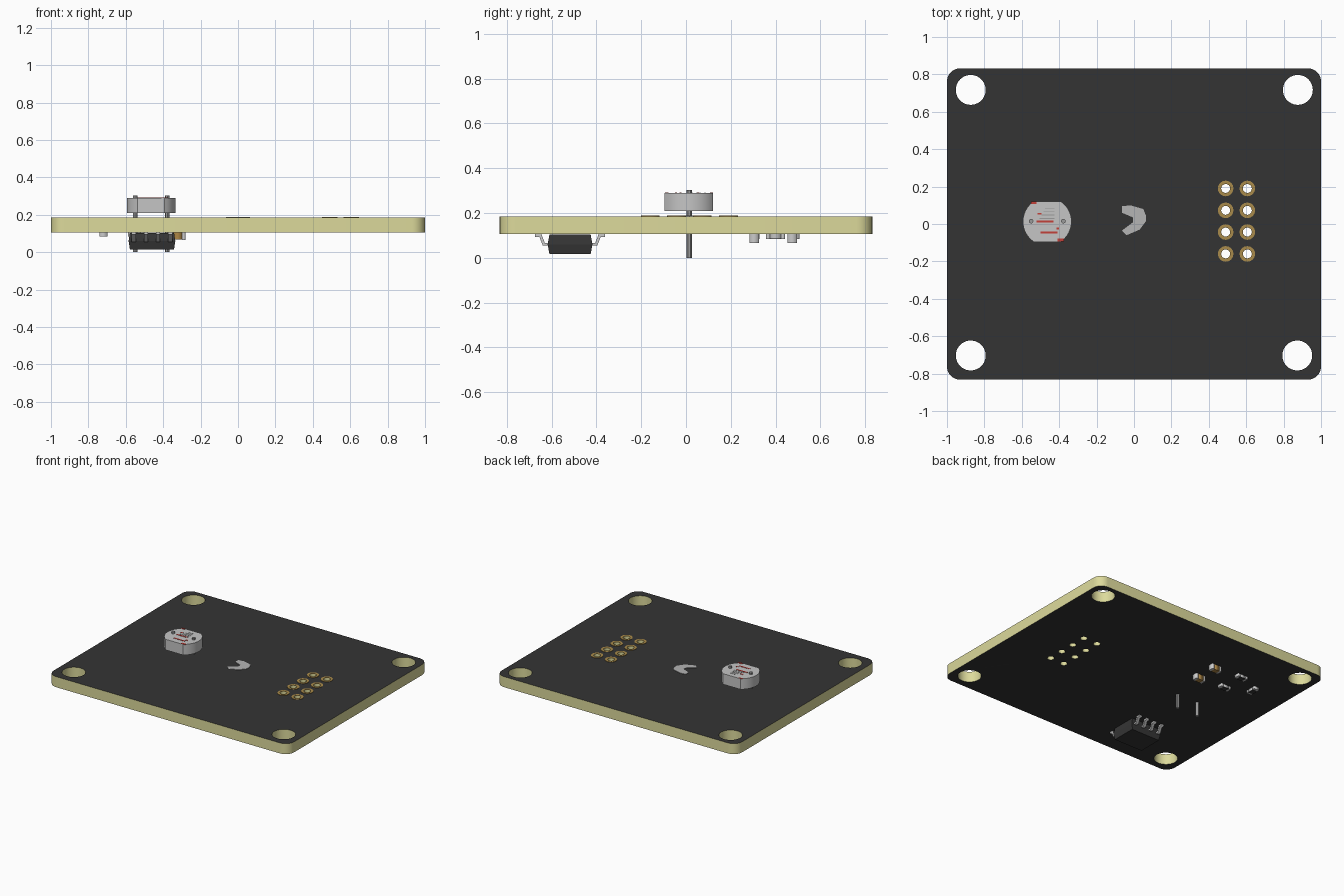
import bpy, bmesh, math
from mathutils import Matrix, Vector

if "Cube" in bpy.data.objects:
    bpy.data.objects.remove(bpy.data.objects["Cube"])


def material(name, r, g, b):
    m = bpy.data.materials.new(name)
    m.diffuse_color = (r, g, b, 1)
    m.use_nodes = True
    m.node_tree.nodes["Principled BSDF"].inputs["Base Color"].default_value = m.diffuse_color
    return m


MASK = material("dark_solder_mask", .034, .034, .034)
CORE = material("yellow_board_core", .72, .70, .33)
GREY = material("sensor_grey", .56, .56, .56)
LEAD = material("lead_grey", .33, .33, .33)
SILK = material("silkscreen_grey", .46, .46, .46)
GOLD = material("pad_gold", .40, .26, .07)
RED = material("track_red", .55, .05, .04)
TAN = material("capacitor_tan", .42, .24, .06)
SILVER = material("terminal_silver", .60, .60, .60)
BLACK = material("chip_black", .036, .036, .036)

BOT, TOP = .106, .185


def finish(name, bm, mats, smooth=True):
    bmesh.ops.remove_doubles(bm, verts=bm.verts, dist=1e-5)
    bmesh.ops.recalc_face_normals(bm, faces=bm.faces)
    me = bpy.data.meshes.new(name)
    bm.to_mesh(me)
    bm.free()
    for m in mats:
        me.materials.append(m)
    ob = bpy.data.objects.new(name, me)
    bpy.context.collection.objects.link(ob)
    if smooth:
        bpy.ops.object.select_all(action='DESELECT')
        ob.select_set(True)
        bpy.context.view_layer.objects.active = ob
        bpy.ops.object.shade_smooth_by_angle()
    return ob


def plate(name, loops, z0, z1, mat, side_mat=None, matrix=None, smooth=True):
    """Flat outline with holes (first loop outside), extruded from z0 to z1."""
    cu = bpy.data.curves.new(name + "_outline", 'CURVE')
    cu.dimensions = '2D'
    cu.fill_mode = 'BOTH'
    cu.extrude = (z1 - z0) / 2
    for pts in loops:
        sp = cu.splines.new('POLY')
        sp.points.add(len(pts) - 1)
        for p, (x, y) in zip(sp.points, pts):
            p.co = (x, y, 0, 1)
        sp.use_cyclic_u = True
    tmp = bpy.data.objects.new(name + "_tmp", cu)
    bpy.context.collection.objects.link(tmp)
    dg = bpy.context.evaluated_depsgraph_get()
    me = bpy.data.meshes.new_from_object(tmp.evaluated_get(dg))
    bm = bmesh.new()
    bm.from_mesh(me)
    bpy.data.objects.remove(tmp)
    bpy.data.curves.remove(cu)
    bpy.data.meshes.remove(me)
    bm.normal_update()
    for f in bm.faces:
        f.material_index = int(side_mat is not None and abs(f.normal.z) < .5)
    bm.transform(Matrix.Translation((0, 0, (z0 + z1) / 2)))
    if matrix:
        bm.transform(matrix)
    return finish(name, bm, [mat] + ([side_mat] if side_mat else []), smooth)


def arc(cx, cy, r, a0, a1, n):
    return [(cx + r * math.cos(a0 + (a1 - a0) * i / n),
             cy + r * math.sin(a0 + (a1 - a0) * i / n)) for i in range(n + 1)]


def circle(cx, cy, r, n):
    return arc(cx, cy, r, 0, math.tau, n)[:-1]


def rect(x0, y0, x1, y1):
    return [(x0, y0), (x1, y0), (x1, y1), (x0, y1)]


# board with mounting and header holes
pad_spots = [(x, y) for x in (.49, .606) for y in (.19, .073, -.043, -.16)]
mounts = [(-.873, .717), (.876, .717), (.873, -.703), (-.873, -.703)]
R = .07
outline = []
for k, (sx, sy) in enumerate([(1, 1), (-1, 1), (-1, -1), (1, -1)]):
    outline += arc(sx * (1 - R), sy * (.832 - R), R, k * math.pi / 2, (k + 1) * math.pi / 2, 8)
plate("board", [outline] + [circle(x, y, .08, 40) for x, y in mounts]
      + [circle(x, y, .024, 16) for x, y in pad_spots], BOT, TOP, MASK, CORE)

# gold rings around the header holes
for x, y in pad_spots:
    plate("header_pad", [circle(x, y, .042, 16), circle(x, y, .024, 16)], TOP, TOP + .003, GOLD)

# plain printed patch
plate("printed_patch", [[(-.064, .095), (-.02, .1), (.05, .08), (.064, .045), (.064, .015),
      (.03, -.03), (-.04, -.06), (-.064, -.035), (-.005, .01), (-.005, .035), (-.064, .06)]],
      TOP, TOP + .003, SILK)

# light sensor: round body with two flats, leads and red tracks
LX, LY, LR = -.464, .013, .13
a = math.asin(.108 / LR)
plate("sensor_body", [arc(LX, LY, LR, -a, a, 16) + arc(LX, LY, LR, math.pi - a, math.pi + a, 16)],
      .21, .29, GREY)
for x in (-.55, -.378):
    plate("sensor_lead", [circle(x, .015, .012, 12)], 0, .303, LEAD)
tracks = [(-.52, .008, -.43, .018), (-.50, -.05, -.41, -.04), (-.515, .05, -.495, .06),
          (-.55, .108, -.52, .12), (-.41, -.093, -.375, -.078), (-.415, -.03, -.4, -.02)]
for t in tracks:
    plate("sensor_track", [rect(*t)], .29, .292, RED)
for i in range(4):
    plate("sensor_groove", [rect(-.505 + .01 * i, .028 + .018 * i, -.425, .032 + .018 * i)],
          .29, .2915, LEAD)

# chip body: three stacked rectangles joined into a waisted block
CX, CY = -.46, -.518
bm = bmesh.new()
rings = [[bm.verts.new((CX + x, CY + y, z)) for x, y in rect(-hx, -hy, hx, hy)]
         for z, hx, hy in ((.016, .118, .092), (.06, .125, .1), (.104, .118, .092))]
for lo, hi in zip(rings, rings[1:]):
    for i in range(4):
        j = (i + 1) % 4
        bm.faces.new((lo[i], lo[j], hi[j], hi[i]))
bm.faces.new(rings[0])
bm.faces.new(rings[-1])
finish("chip_body", bm, [BLACK], False)

# bent chip pins, four on each side
pin = [(.09, .067), (.113, .067), (.128, .106), (.157, .106),
       (.157, .094), (.137, .094), (.122, .055), (.09, .055)]
for side in (-1, 1):
    for i in range(4):
        px = CX + (i - 1.5) * .065
        turn = Matrix(((0, 0, 1, px), (side, 0, 0, CY), (0, 1, 0, 0), (0, 0, 0, 1)))
        plate("chip_pin", [pin], -.011, .011, SILVER, matrix=turn, smooth=False)


def box(name, lo, hi, mat):
    plate(name, [rect(lo[0], lo[1], hi[0], hi[1])], lo[2], hi[2], mat, smooth=False)


def small_part(name, x, y, length, width, height, mat, along_y=False, cover=None):
    """Surface part under the board: body, two metal ends, optional cover."""
    def piece(label, u0, u1, w, z0, z1, m):
        lo, hi = ((x - w, y + u0), (x + w, y + u1)) if along_y else ((x + u0, y - w), (x + u1, y + w))
        box(name + label, (*lo, z0), (*hi, z1), m)
    h, w, e = length / 2, width / 2, .018
    piece("_body", -h + e, h - e, w - .001, BOT - height + .001, BOT, mat)
    piece("_end", -h, -h + e, w, BOT - height, BOT, SILVER)
    piece("_end", h - e, h, w, BOT - height, BOT, SILVER)
    if cover:
        piece("_cover", -h + e, h - e, w - .001, BOT - height - .001, BOT - height + .001, cover)


# capacitors and resistors
for y in (.475, .305):
    small_part("capacitor", -.322, y, .08, .042, .04, TAN)
for y in (.485, .308):
    small_part("resistor", -.545, y, .084, .042, .021, GREY, cover=BLACK)
small_part("resistor", -.72, .40, .084, .042, .021, GREY, along_y=True, cover=BLACK)
